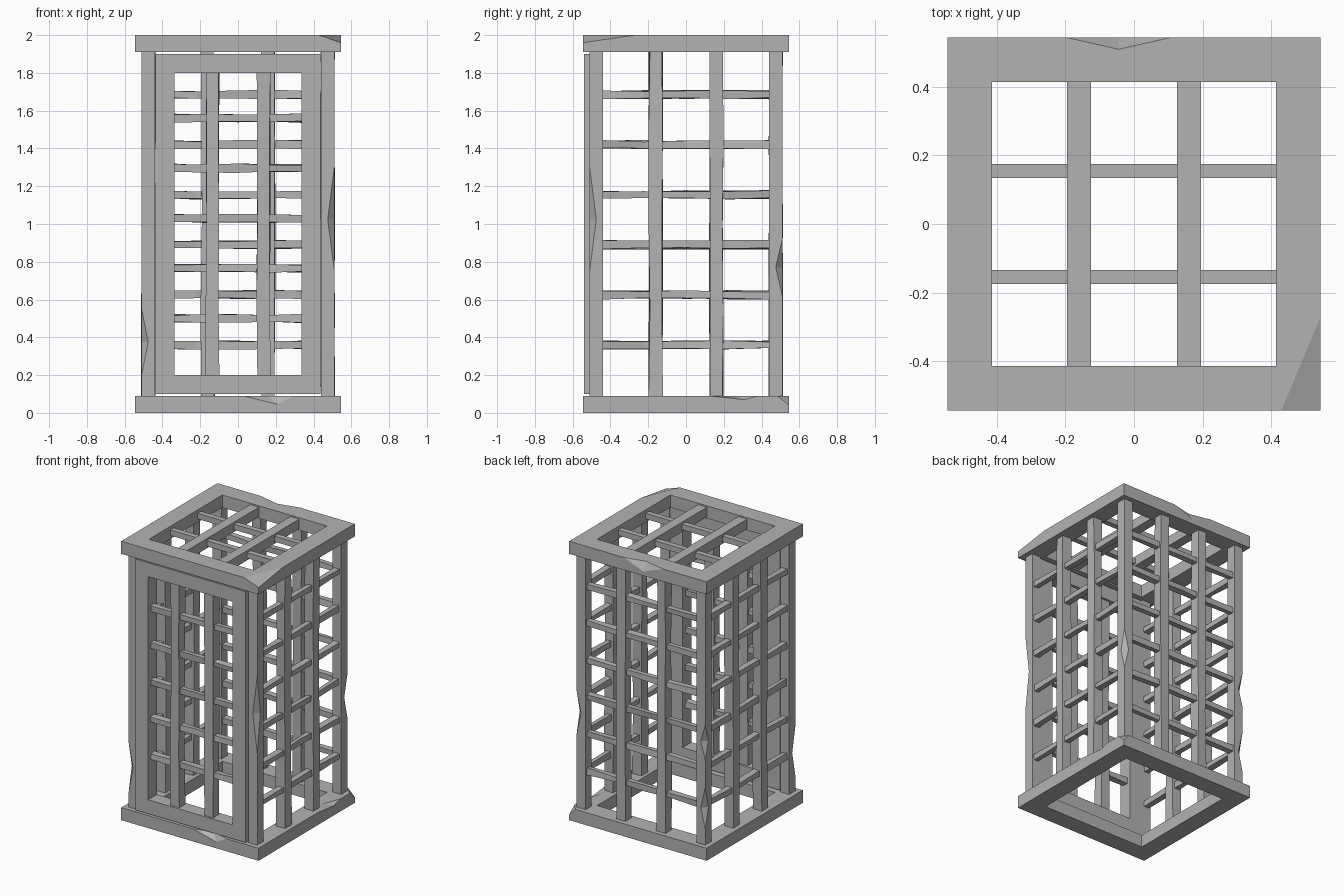
import bpy, bmesh, random
from math import pi
from mathutils import Vector, Matrix

random.seed(4)
if "Cube" in bpy.data.objects:
    bpy.data.objects.remove(bpy.data.objects["Cube"])

stone = bpy.data.materials.new("worn grey")
stone.use_nodes = True
GREY = (0.45, 0.45, 0.45, 1)
stone.diffuse_color = GREY
stone.node_tree.nodes["Principled BSDF"].inputs["Base Color"].default_value = GREY


def finish(name, bm):
    bmesh.ops.recalc_face_normals(bm, faces=bm.faces)
    mesh = bpy.data.meshes.new(name)
    bm.to_mesh(mesh)
    bm.free()
    mesh.materials.append(stone)
    obj = bpy.data.objects.new(name, mesh)
    bpy.context.scene.collection.objects.link(obj)
    return obj


def bar(name, centre, size, wobble=0.0):
    """Square bar; with wobble it is cut along its length and roughened."""
    bm = bmesh.new()
    bmesh.ops.create_cube(bm, size=1)
    bmesh.ops.scale(bm, vec=size, verts=bm.verts)
    if wobble:
        axis = max(range(3), key=lambda i: size[i])
        long_edges = [e for e in bm.edges
                      if abs(e.verts[0].co[axis] - e.verts[1].co[axis]) > 0.1]
        bmesh.ops.subdivide_edges(bm, edges=long_edges, cuts=3, use_grid_fill=True)
        for v in bm.verts:
            for i in range(3):
                if i != axis:
                    v.co[i] += random.uniform(-wobble, wobble)
    bmesh.ops.translate(bm, vec=centre, verts=bm.verts)
    return finish(name, bm)


def ring(name, outer, inner, depth, matrix):
    """Rectangular frame with an open middle."""
    bm = bmesh.new()
    loops = []
    for (w, h), z in ((outer, 0), (outer, depth), (inner, depth), (inner, 0)):
        loops.append([bm.verts.new((sx * w, sy * h, z))
                      for sx, sy in ((-1, -1), (1, -1), (1, 1), (-1, 1))])
    for k in range(4):
        a, b = loops[k], loops[(k + 1) % 4]
        for i in range(4):
            j = (i + 1) % 4
            bm.faces.new((a[i], a[j], b[j], b[i]))
    bm.transform(matrix)
    return finish(name, bm)


def chip(obj, *points):
    """Knock the convex hull of the points out of the object."""
    bm = bmesh.new()
    for p in points:
        bm.verts.new(p)
    bmesh.ops.convex_hull(bm, input=bm.verts)
    cutter = finish("chip_cutter", bm)
    cutter.hide_render = True
    mod = obj.modifiers.new("chip", 'BOOLEAN')
    mod.operation, mod.object, mod.solver = 'DIFFERENCE', cutter, 'EXACT'
    deps = bpy.context.evaluated_depsgraph_get()
    mesh = bpy.data.meshes.new_from_object(obj.evaluated_get(deps))
    obj.modifiers.clear()
    obj.data = mesh
    bpy.data.objects.remove(cutter)


def edge_chip(obj, a, b, d1, d2):
    """Chip an edge from a to b, reaching d1 and d2 into its two faces."""
    a, b, d1, d2 = map(Vector, (a, b, d1, d2))
    mid = (a + b) / 2
    chip(obj, a, b, mid + d1, mid + d2, mid - d1 - d2)


# Base and top frames
H = 0.545
base = ring("base_frame", (H, H), (0.415, 0.415), 0.09, Matrix())
top = ring("top_frame", (H, H), (0.415, 0.415), 0.09, Matrix.Translation((0, 0, 1.91)))
chip(top, (0.43, -H, 2), (H, -0.27, 2), (H, -H, 1.96), (0.7, -0.7, 2.1))
edge_chip(top, (-0.2, H, 2), (0.11, H, 2), (0, -0.035, 0), (0, 0, -0.06))
edge_chip(base, (0.03, -H, 0.09), (0.29, -H, 0.09), (0.05, 0, -0.045), (0, 0.04, 0))
edge_chip(base, (H, 0.12, 0.09), (H, 0.38, 0.09), (0, 0.06, -0.02), (-0.05, 0, 0))
chip(base, (H, H - 0.06, 0.09), (H - 0.05, H, 0.09), (H, H, 0.04), (0.6, 0.6, 0.15))

# Corner posts with chipped outer edges
C = 0.475
chips = {(-1, -1): [(0.2, 0.55)], (-1, 1): [(0.2, 0.5), (0.7, 0.95)],
         (1, -1): [(0.75, 1.3)], (1, 1): [(0.62, 0.92)]}
for (sx, sy), spans in chips.items():
    side = ("front" if sy < 0 else "back") + ("_left" if sx > 0 else "_right")
    post = bar(side + "_post", (sx * C, sy * C, 1), (0.07, 0.07, 1.82))
    e = 0.51
    for lo, hi in spans:
        edge_chip(post, (sx * e, sy * e, lo), (sx * e, sy * e, hi),
                  (-sx * 0.035, 0, 0), (0, -sy * 0.035, 0))

# Lattice on the left, right and back walls
heights = [0.36 + 0.265 * i for i in range(6)]
for s, side in ((-1, "right"), (1, "left")):
    for t in (-0.16, 0.16):
        bar(side + "_wall_upright", (s * C, t, 1), (0.07, 0.07, 1.82), 0.004)
    for z in heights:
        bar(side + "_wall_rail", (s * C, 0, z), (0.04, 0.89, 0.04), 0.005)
for t in (-0.16, 0.16):
    bar("back_wall_upright", (t, C, 1), (0.07, 0.07, 1.82), 0.004)
for z in heights:
    bar("back_wall_rail", (0, C, z), (0.89, 0.04, 0.04), 0.005)

# Roof lattice
for t in (-0.16, 0.16):
    bar("roof_bar", (t, 0, 1.955), (0.07, 0.84, 0.07))
for t in (-0.155, 0.155):
    bar("roof_cross_bar", (0, t, 1.955), (0.84, 0.04, 0.04))

# Front door with its own lattice
ring("door_frame", (0.437, 0.9), (0.335, 0.8), 0.1,
     Matrix.Translation((0, -0.44, 1)) @ Matrix.Rotation(pi / 2, 4, 'X'))
for t in (-0.135, 0.135):
    bar("door_upright", (t, -0.49, 1), (0.068, 0.068, 1.61), 0.004)
for i in range(5):
    bar("door_rail", (0, -0.49, 0.5 + 0.265 * i), (0.68, 0.04, 0.04), 0.005)
